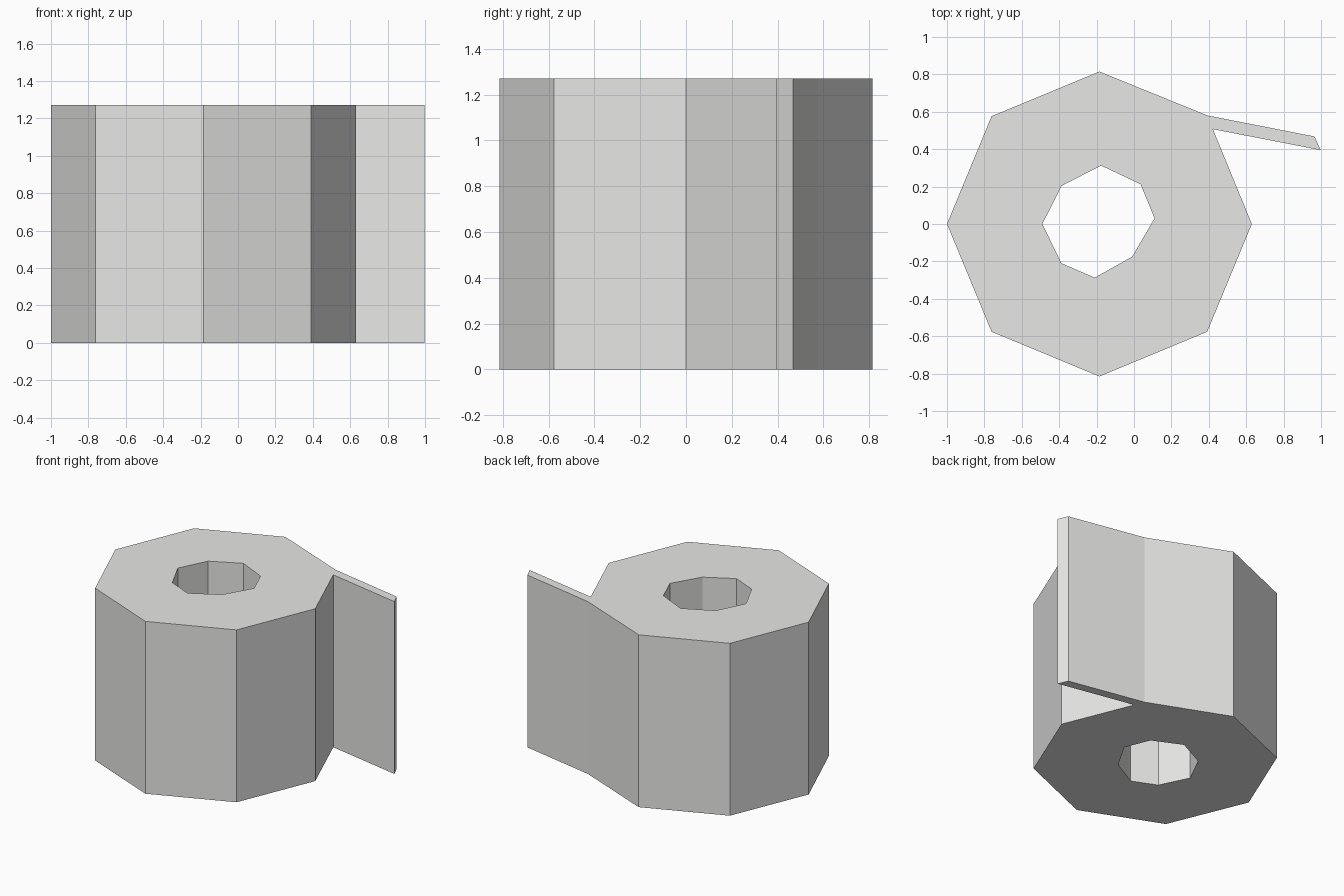
import bpy, bmesh, math

if "Cube" in bpy.data.objects:
    bpy.data.objects.remove(bpy.data.objects["Cube"])

HEIGHT = 1.27
CX, RADIUS = -0.185, 0.815

paper = bpy.data.materials.new("light_grey_paper")
paper.diffuse_color = (0.8, 0.8, 0.79, 1)
paper.use_nodes = True
paper.node_tree.nodes["Principled BSDF"].inputs["Base Color"].default_value = paper.diffuse_color

bm = bmesh.new()
vert = lambda x, y: bm.verts.new((x, y, 0))

# Octagonal outer edge and the uneven eight-sided hole
outer = [vert(CX + RADIUS * math.cos(i * math.pi / 4),
              RADIUS * math.sin(i * math.pi / 4)) for i in range(8)]
hole = [vert(x, y) for x, y in [
    (0.11, 0.03), (0.035, 0.213), (-0.175, 0.312), (-0.387, 0.205),
    (-0.49, 0.0), (-0.388, -0.21), (-0.21, -0.287), (-0.01, -0.175)]]

# Loose sheet leaving the roll
outer[1].co.xy = (0.393, 0.58)
root, tip_in, tip_out = vert(0.422, 0.507), vert(0.998, 0.395), vert(0.965, 0.468)
bm.faces.new([root, tip_in, tip_out, outer[1]])

# Ring between the outer edge and the hole
for i in range(8):
    j = (i + 1) % 8
    extra = [root] if i == 0 else []
    bm.faces.new([outer[i]] + extra + [outer[j], hole[j], hole[i]])

# Raise the flat section to full height, keeping the bottom
ext = bmesh.ops.extrude_face_region(bm, geom=bm.faces[:], use_keep_orig=True)
top = [g for g in ext["geom"] if isinstance(g, bmesh.types.BMVert)]
bmesh.ops.translate(bm, vec=(0, 0, HEIGHT), verts=top)
bmesh.ops.recalc_face_normals(bm, faces=bm.faces[:])

mesh = bpy.data.meshes.new("paper_roll")
bm.to_mesh(mesh)
bm.free()
mesh.materials.append(paper)
roll = bpy.data.objects.new("paper_roll", mesh)
bpy.context.collection.objects.link(roll)
